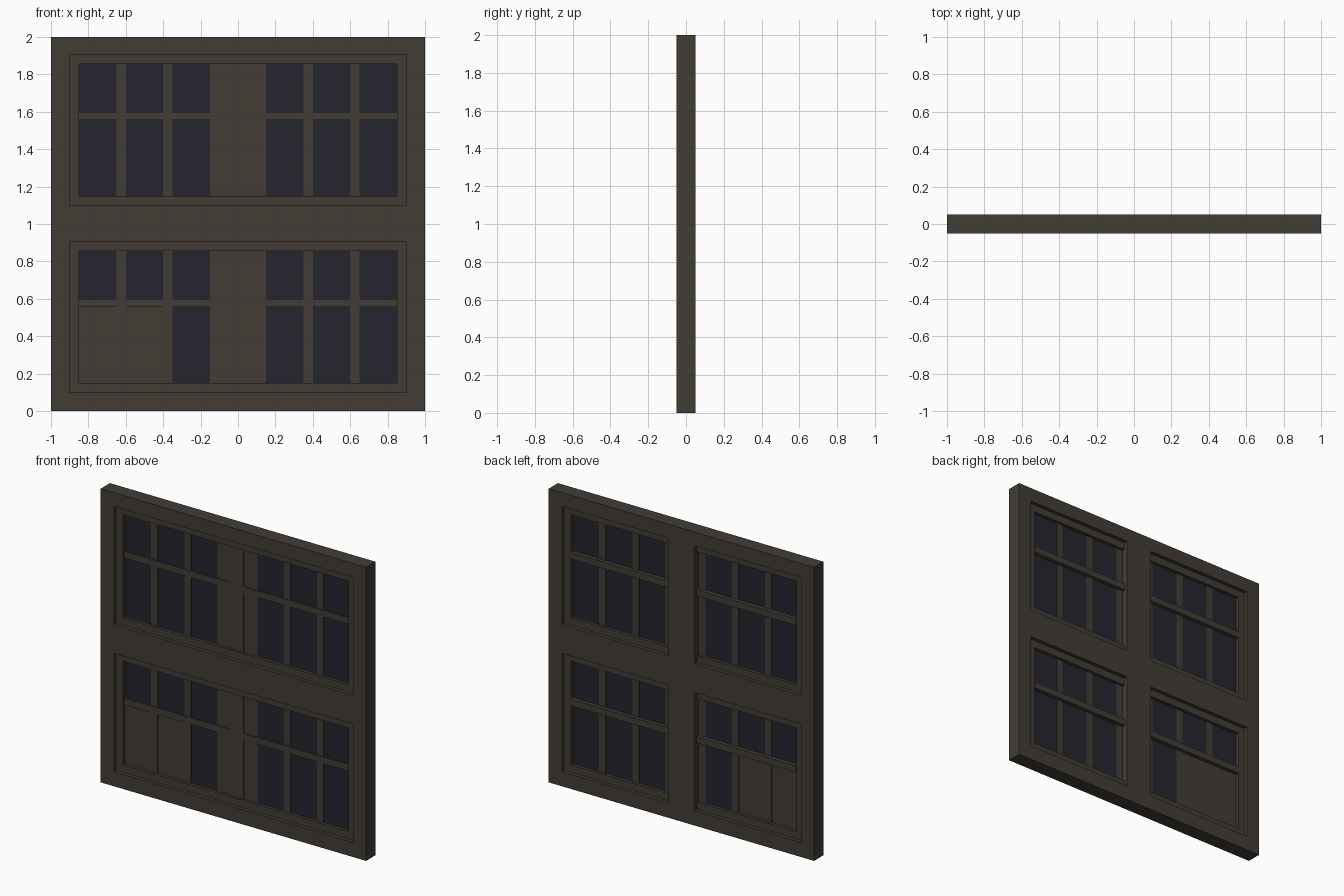
import bpy, bmesh

if "Cube" in bpy.data.objects:
    bpy.data.objects.remove(bpy.data.objects["Cube"])


def material(name, rgb):
    m = bpy.data.materials.new(name)
    m.diffuse_color = (*rgb, 1)
    m.use_nodes = True
    m.node_tree.nodes["Principled BSDF"].inputs["Base Color"].default_value = m.diffuse_color
    return m


WOOD = material("dark_brown_wood", (0.054, 0.046, 0.036))
GLASS = material("night_blue_glass", (0.018, 0.018, 0.028))


def plate(name, rect, holes, y0, y1, mat):
    """Slab in the xz plane from y0 to y1, with rectangular through holes."""
    rects = [rect] + holes
    xs = sorted({v for r in rects for v in r[:2]})
    zs = sorted({v for r in rects for v in r[2:]})
    bm = bmesh.new()
    grid = {(x, z): bm.verts.new((x, y0, z)) for x in xs for z in zs}
    for xa, xb in zip(xs, xs[1:]):
        for za, zb in zip(zs, zs[1:]):
            cx, cz = (xa + xb) / 2, (za + zb) / 2
            if not any(h[0] < cx < h[1] and h[2] < cz < h[3] for h in holes):
                bm.faces.new([grid[p] for p in ((xa, za), (xb, za), (xb, zb), (xa, zb))])
    bmesh.ops.delete(bm, geom=[v for v in bm.verts if not v.link_faces], context='VERTS')
    ext = bmesh.ops.extrude_face_region(bm, geom=bm.faces[:], use_keep_orig=True)
    new = [g for g in ext["geom"] if isinstance(g, bmesh.types.BMVert)]
    bmesh.ops.translate(bm, verts=new, vec=(0, y1 - y0, 0))
    bmesh.ops.recalc_face_normals(bm, faces=bm.faces[:])
    me = bpy.data.meshes.new(name)
    bm.to_mesh(me)
    bm.free()
    me.materials.append(mat)
    ob = bpy.data.objects.new(name, me)
    bpy.context.collection.objects.link(ob)
    return ob


# Outer wall frame with two wide openings
plate("outer_frame", (-1, 1, 0, 2),
      [(-0.9, 0.9, 0.1, 0.905), (-0.9, 0.9, 1.1, 1.905)], -0.05, 0.05, WOOD)

# Horizontal pane limits: three panes on each side of the centre
left = [(-0.85, -0.65), (-0.6, -0.4), (-0.35, -0.15)]
columns = left + [(-b, -a) for a, b in reversed(left)]

for label, z in (("lower", 0), ("upper", 1)):
    # Sash ring stepped back inside the opening
    plate(label + "_sash", (-0.9, 0.9, z + 0.1, z + 0.905),
          [(-0.85, 0.85, z + 0.15, z + 0.855)], -0.025, 0.025, WOOD)
    # Broad inside post, narrow outside post
    plate(label + "_inside_post", (-0.1, 0.1, z + 0.1, z + 0.905), [], 0.0, 0.05, WOOD)
    plate(label + "_outside_post", (-0.05, 0.05, z + 0.15, z + 0.855), [], -0.013, 0.0, WOOD)
    # Thin glazing lattice
    panes = [(a, b, z + lo, z + hi) for a, b in columns
             for lo, hi in ((0.15, 0.555), (0.6, 0.855))]
    plate(label + "_glazing_bars", (-0.85, 0.85, z + 0.15, z + 0.855),
          panes, -0.007, 0.007, WOOD)
    # Deep horizontal bar across the window
    plate(label + "_crossbar", (-0.85, 0.85, z + 0.555, z + 0.6), [], -0.013, 0.03, WOOD)
    # Panes, with two boarded ones at the lower left
    for i, p in enumerate(panes):
        boarded = z == 0 and p[0] < -0.5 and p[2] < 0.3
        plate(f"{label}_{'board' if boarded else 'pane'}_{i + 1}", p, [],
              -0.003, 0.003, WOOD if boarded else GLASS)
